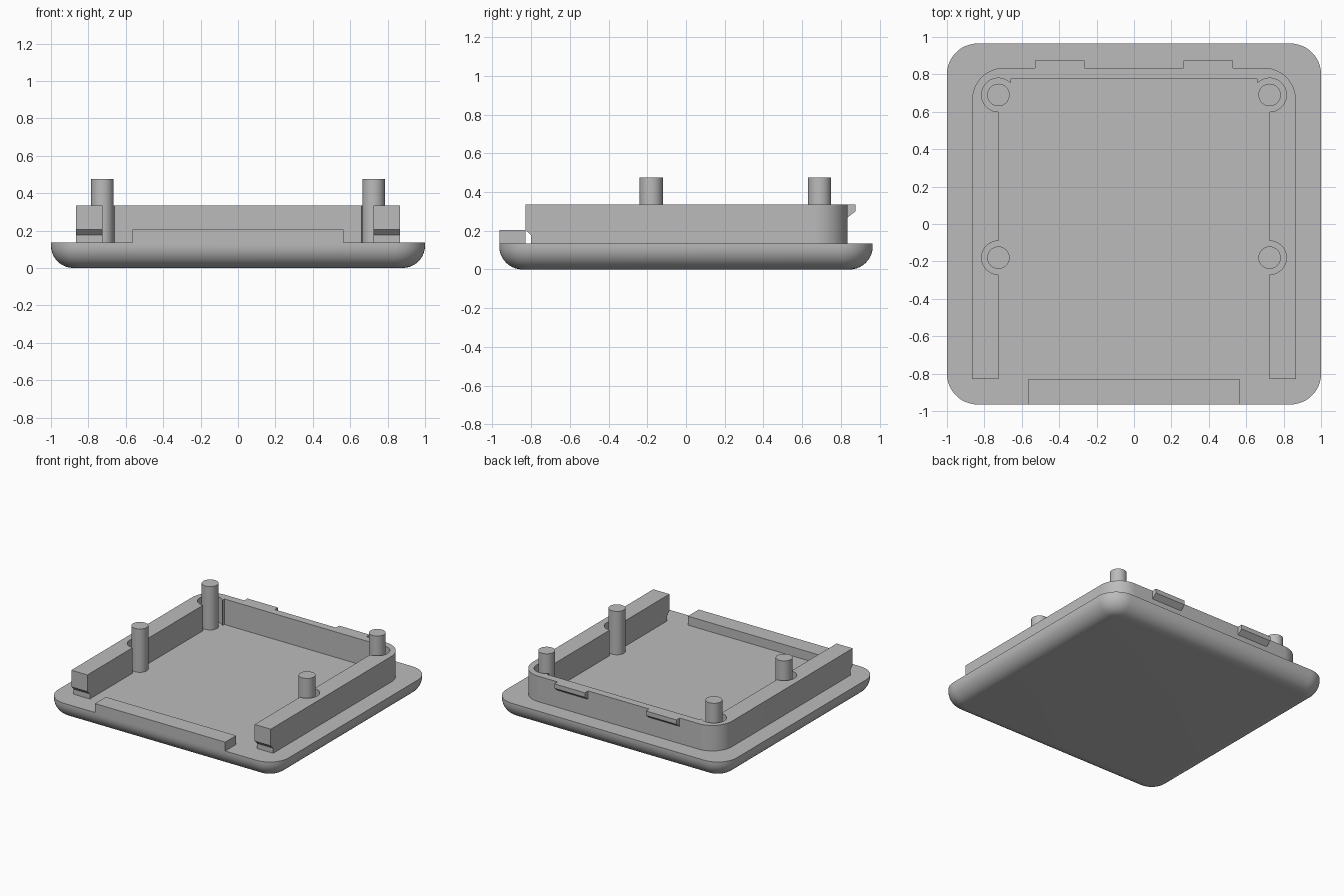
import bpy, bmesh
from math import sin, cos, radians

cube = bpy.data.objects.get("Cube")
if cube:
    bpy.data.objects.remove(cube)

grey = bpy.data.materials.new("plain grey")
grey.use_nodes = True
colour = (0.5, 0.5, 0.5, 1)
grey.diffuse_color = colour
grey.node_tree.nodes["Principled BSDF"].inputs["Base Color"].default_value = colour

FLOOR, WALL_TOP, POST_TOP = 0.135, 0.335, 0.475
POSTS_Y = (-0.18, 0.69)
POST_X = 0.725


def finish(name, bm):
    bmesh.ops.recalc_face_normals(bm, faces=bm.faces)
    mesh = bpy.data.meshes.new(name)
    bm.to_mesh(mesh)
    bm.free()
    mesh.materials.append(grey)
    ob = bpy.data.objects.new(name, mesh)
    bpy.context.collection.objects.link(ob)
    bpy.ops.object.select_all(action='DESELECT')
    ob.select_set(True)
    bpy.context.view_layer.objects.active = ob
    bpy.ops.object.shade_smooth_by_angle(angle=radians(30))
    return ob


def arc(cx, cy, r, start, end, steps=12):
    angles = [radians(start + (end - start) * i / steps) for i in range(steps + 1)]
    return [(cx + r * cos(a), cy + r * sin(a)) for a in angles]


def prism(points, offset):
    """Extrude a closed 3D outline along an offset."""
    bm = bmesh.new()
    face = bm.faces.new([bm.verts.new(p) for p in points])
    top = bmesh.ops.extrude_face_region(bm, geom=[face])
    moved = [g for g in top["geom"] if isinstance(g, bmesh.types.BMVert)]
    bmesh.ops.translate(bm, verts=moved, vec=offset)
    return bm


def rounded_rectangle(hx, hy, r):
    corners = [(1, 1, 0), (-1, 1, 90), (-1, -1, 180), (1, -1, 270)]
    return [p for sx, sy, a in corners
            for p in arc(sx * (hx - r), sy * (hy - r), r, a, a + 90)]


# Base plate: rounded corners and a filleted underside
fillet, corner = 0.12, 0.165
levels = [(fillet * (1 - sin(radians(a))), fillet * (1 - cos(radians(a))))
          for a in range(0, 91, 9)]
levels.append((0, FLOOR))
bm = bmesh.new()
rings = []
for i, (z_or_inset, height) in enumerate(levels):
    inset = z_or_inset
    outline = rounded_rectangle(1 - inset, 0.965 - inset, corner - inset)
    rings.append([bm.verts.new((x, y, height)) for x, y in outline])
for low, high in zip(rings, rings[1:]):
    for i in range(len(low)):
        j = (i + 1) % len(low)
        bm.faces.new((low[i], low[j], high[j], high[i]))
bm.faces.new(rings[0])
bm.faces.new(rings[-1])
finish("base_plate", bm)

# U-shaped wall with round pockets for the posts
half = [(0, 0.835)] + arc(0.695, 0.665, 0.17, 90, 0)
half += [(0.865, -0.83), (POST_X, -0.83)]
half += arc(POST_X, POSTS_Y[0], 0.09, -90, 90, 20)
half += arc(POST_X, POSTS_Y[1], 0.09, -90, 136, 24)
half += [(0.66, 0.775)]
outline = half + [(-x, y) for x, y in reversed(half[1:])]
bm = prism([(x, y, FLOOR) for x, y in outline], (0, 0, WALL_TOP - FLOOR))
# Undercut at the front ends of the arms
for z in (0.175, 0.205):
    bmesh.ops.bisect_plane(bm, geom=bm.verts[:] + bm.edges[:] + bm.faces[:],
                           plane_co=(0, 0, z), plane_no=(0, 0, 1))
for v in bm.verts:
    if v.co.y < -0.82 and v.co.z < 0.18:
        v.co.y = -0.80
finish("u_wall", bm)

# Raised lip along the front edge
lip = [(-0.565, -0.965), (0.565, -0.965), (0.565, -0.83), (-0.565, -0.83)]
finish("front_lip", prism([(x, y, FLOOR) for x, y in lip], (0, 0, 0.07)))

# Posts and snap clips, mirrored left and right
clip = [(0.83, 0.265), (0.875, 0.3), (0.875, WALL_TOP), (0.83, WALL_TOP)]
for side, sx in (("left", 1), ("right", -1)):
    for place, y in zip(("front", "back"), POSTS_Y):
        circle = arc(sx * POST_X, y, 0.06, 0, 360, 32)[:-1]
        finish(f"{place}_{side}_post",
               prism([(px, py, FLOOR) for px, py in circle], (0, 0, POST_TOP - FLOOR)))
    finish(f"{side}_snap_clip",
           prism([(sx * 0.265, y, z) for y, z in clip], (sx * 0.265, 0, 0)))
